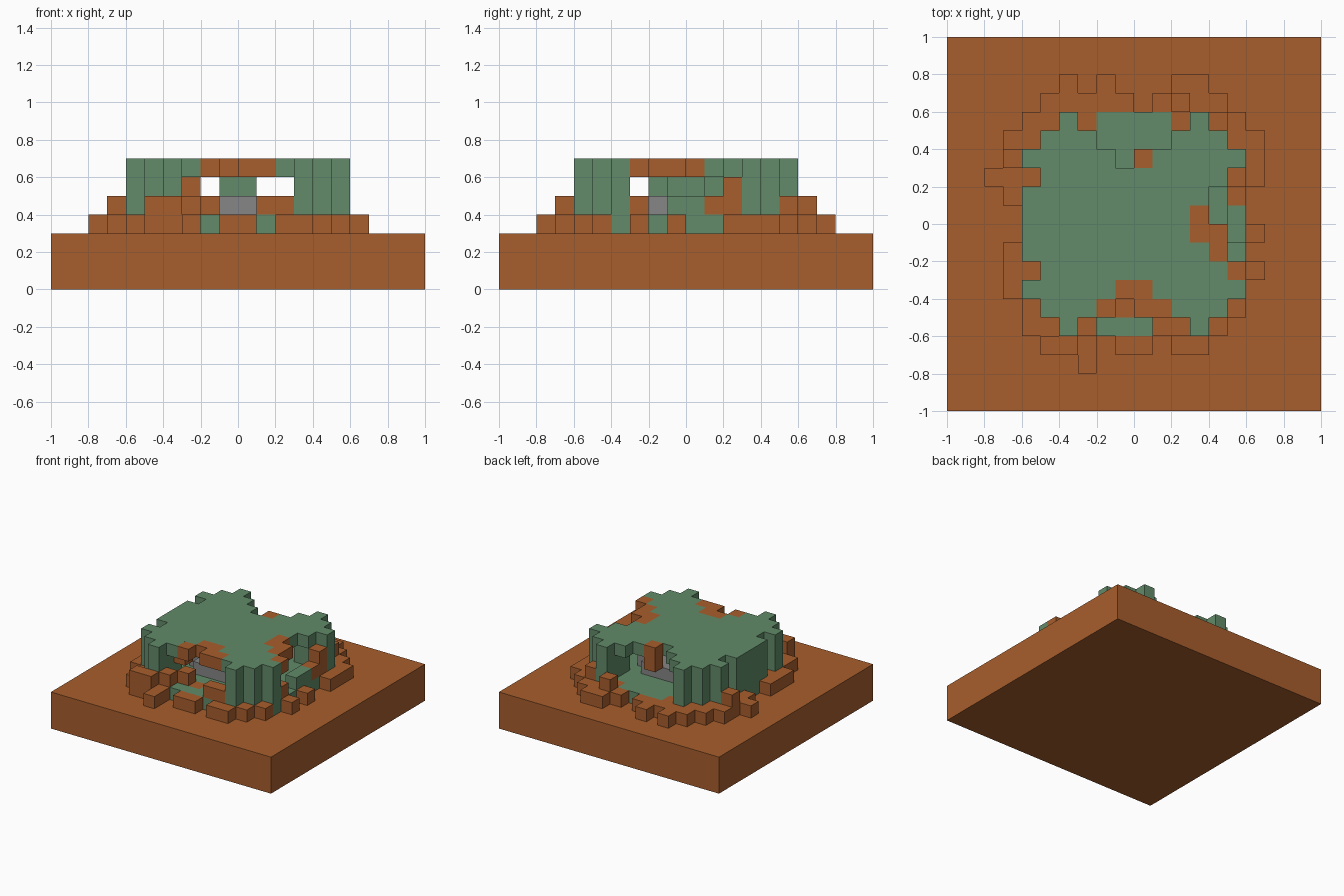
import bpy
import bmesh
from mathutils import Vector

old = bpy.data.objects.get("Cube")
if old:
    bpy.data.objects.remove(old, do_unlink=True)

S = 0.1  # block size


def material(name, rgb):
    m = bpy.data.materials.new(name)
    m.use_nodes = True
    color = (*rgb, 1)
    m.diffuse_color = color
    m.node_tree.nodes["Principled BSDF"].inputs["Base Color"].default_value = color
    return m


earth = material("earth_brown", (0.39, 0.112, 0.026))
green = material("bunker_green", (0.122, 0.258, 0.144))
grey = material("stone_grey", (0.24, 0.24, 0.24))

SIDES = [Vector(v) for v in
         [(1, 0, 0), (-1, 0, 0), (0, 1, 0), (0, -1, 0), (0, 0, 1), (0, 0, -1)]]


def build_blocks(name, cells, mat):
    """Join unit blocks into one skin, leaving out faces between neighbours."""
    bm = bmesh.new()
    for c in cells:
        mid = Vector(c) + Vector((0.5, 0.5, 0.5))
        for n in SIDES:
            if tuple(int(a + b) for a, b in zip(c, n)) in cells:
                continue
            u = Vector((n.y, n.z, n.x))
            v = n.cross(u)
            corners = [(-1, -1), (1, -1), (1, 1), (-1, 1)]
            bm.faces.new([bm.verts.new((mid + (n + u * a + v * b) / 2) * S)
                          for a, b in corners])
    bmesh.ops.remove_doubles(bm, verts=bm.verts, dist=0.001)
    me = bpy.data.meshes.new(name)
    bm.to_mesh(me)
    bm.free()
    me.materials.append(mat)
    ob = bpy.data.objects.new(name, me)
    bpy.context.collection.objects.link(ob)
    return ob


def box(xs, ys, zs):
    return {(x, y, z) for x in range(*xs) for y in range(*ys) for z in range(*zs)}


def ring(i):
    """Distance of a block from the middle line, same on both sides."""
    return i if i >= 0 else -1 - i


def in_plan(x, y):
    low, high = sorted((ring(x), ring(y)))
    return high < 5 or (high == 5 and low in (0, 1, 3))


plan = {(x, y) for x in range(-6, 6) for y in range(-6, 6) if in_plan(x, y)}

# Ground slab
bpy.ops.mesh.primitive_cube_add(size=1, location=(0, 0, 0.15))
slab = bpy.context.object
slab.name = "ground_slab"
slab.scale = (2, 2, 0.3)
slab.data.materials.append(earth)

# Rubble plan, back to front: # is one block high, H is two
rubble_plan = [
    "....#.#...##...",
    "...#####.#H##..",
    "..##.#....#.H#.",
    ".##..........##",
    ".H............#",
    "###..........H#",
    ".#...........H.",
    "...............",
    "..............#",
    ".#.............",
    ".##..........H#",
    ".#.............",
    "..#...H#.....#.",
    "..##.H...HH.#..",
    "...HH#.##.##...",
    ".....#.........",
]
rubble = set()
for r, row in enumerate(rubble_plan):
    for c, mark in enumerate(row):
        x, y = c - 8, 7 - r
        if mark == "#" or (mark == "H" and (x, y) not in plan):
            rubble.add((x, y, 3))
        if mark == "H":
            rubble.add((x, y, 4))
rubble |= {(5, 2, 5), (-3, -4, 5), (0, 3, 5)}
build_blocks("rubble", rubble, earth)

# Floor
floor = {(x, y, 3) for x, y in plan} - rubble
build_blocks("floor", floor, green)

# Corner pillars
pillars = {(x, y, z) for x, y in plan for z in (4, 5)
           if min(ring(x), ring(y)) >= 3}
build_blocks("corner_pillars", pillars, green)

# Standing wall, broken wall and middle post
walls = box((-6, -5), (-2, 2), (4, 6)) | box((-5, -4), (2, 3), (4, 6))
walls |= box((5, 6), (-1, 1), (4, 5))
build_blocks("walls", walls, green)
build_blocks("middle_post", box((-1, 1), (-1, 1), (5, 6)), green)

# Inner stone block with cut corners
core = {c for c in box((-3, 3), (-3, 3), (4, 5))
        if ring(c[0]) + ring(c[1]) < 4}
build_blocks("stone_core", core, grey)

# Roof with broken edges and bare earth patches
holes = box((-2, 2), (4, 6), (6, 7)) | box((-2, 2), (-6, -5), (6, 7))
holes |= box((5, 6), (-2, 2), (6, 7)) | box((4, 5), (0, 2), (6, 7))
holes |= {(-1, 3, 6), (-1, -5, 6)}
patches = {(x, y, 6) for x, y in [
    (-2, -5), (0, -5), (1, -5), (-1, -4), (0, -4), (0, 3),
    (3, 0), (3, -1), (4, -1), (4, -2), (5, -3)]}
roof = {(x, y, 6) for x, y in plan} - holes - patches
build_blocks("roof", roof, green)
build_blocks("roof_patches", patches, earth)
